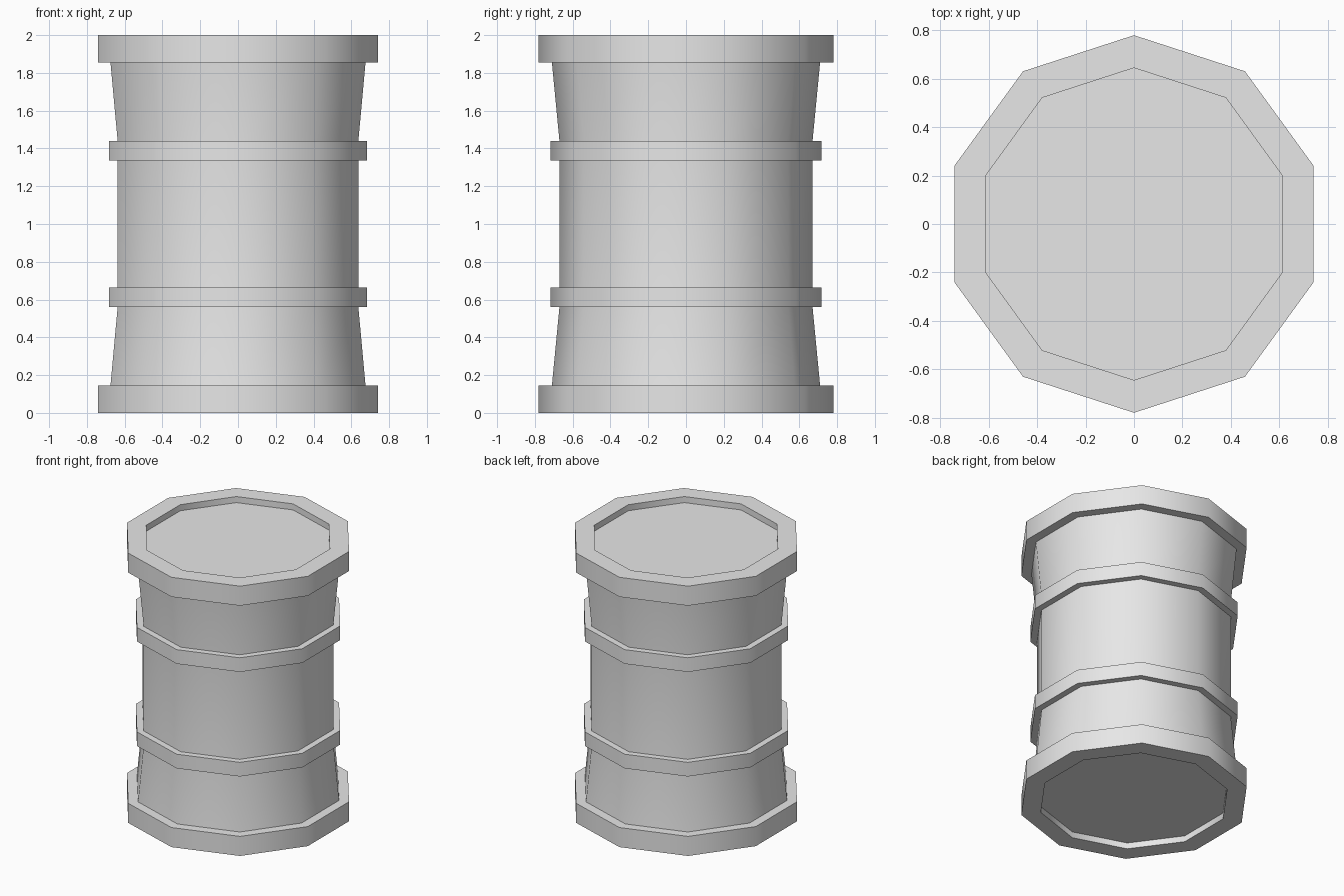
import bpy
import bmesh
import math

SIDES = 10

cube = bpy.data.objects.get("Cube")
if cube:
    bpy.data.objects.remove(cube, do_unlink=True)

grey = bpy.data.materials.new("plain_grey")
grey.use_nodes = True
grey.diffuse_color = (0.8, 0.8, 0.8, 1)
grey.node_tree.nodes["Principled BSDF"].inputs["Base Color"].default_value = (0.8, 0.8, 0.8, 1)


def lathe(name, profile, cap_start=False, cap_end=False):
    """Spin a (radius, height) profile, running bottom to top, into a ten-sided shell."""
    bm = bmesh.new()
    angles = [math.pi / 2 + math.tau * k / SIDES for k in range(SIDES)]
    rings = [[bm.verts.new((r * math.cos(a), r * math.sin(a), z)) for a in angles]
             for r, z in profile]
    for low, high in zip(rings, rings[1:]):
        for k in range(SIDES):
            n = (k + 1) % SIDES
            bm.faces.new((low[k], low[n], high[n], high[k]))
    if cap_start:
        bm.faces.new(rings[0][::-1])
    if cap_end:
        bm.faces.new(rings[-1])
    mesh = bpy.data.meshes.new(name)
    bm.to_mesh(mesh)
    bm.free()
    mesh.materials.append(grey)
    obj = bpy.data.objects.new(name, mesh)
    bpy.context.collection.objects.link(obj)
    bpy.ops.object.select_all(action="DESELECT")
    obj.select_set(True)
    bpy.context.view_layer.objects.active = obj
    bpy.ops.object.shade_smooth_by_angle(angle=math.radians(40))
    return obj


# Barrel wall, straight in the middle and flared towards both ends
lathe("barrel_wall", [(0.71, 0.145), (0.67, 0.56), (0.67, 1.44), (0.71, 1.855)])

# Thick end rims, each with a recessed lid
rim = [(0.645, 0.045), (0.645, 0), (0.78, 0), (0.78, 0.145), (0.71, 0.145)]
lathe("bottom_rim", rim, cap_start=True)
lathe("top_rim", [(r, 2 - z) for r, z in reversed(rim)], cap_end=True)

# Thin hoops around the wall
for name, low, high in (("lower_hoop", 0.56, 0.665), ("upper_hoop", 1.335, 1.44)):
    lathe(name, [(0.67, low), (0.718, low), (0.718, high), (0.67, high)])
